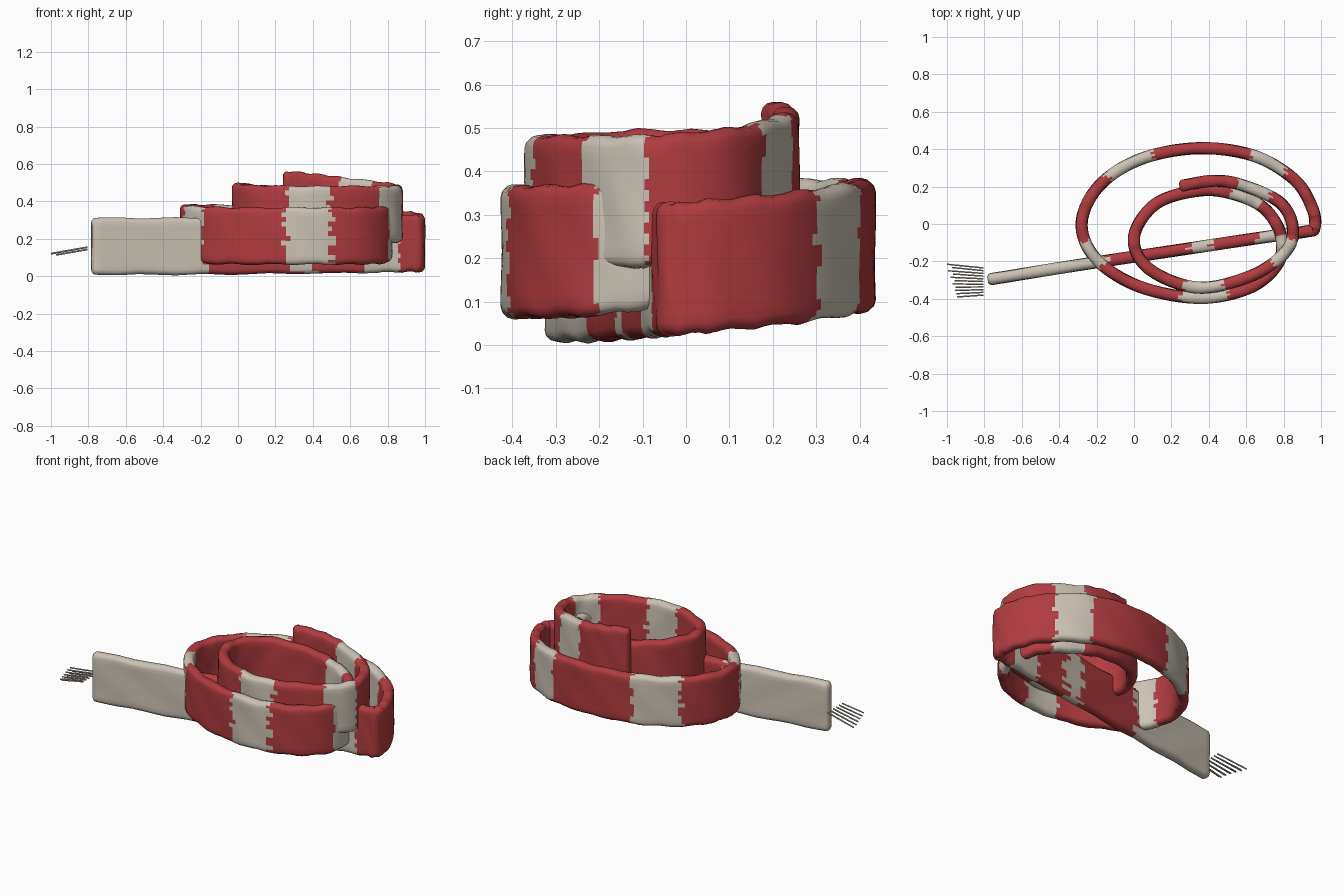
import bpy, bmesh, math, random
from mathutils import Vector

random.seed(4)
cube = bpy.data.objects.get("Cube")
if cube:
    bpy.data.objects.remove(cube)


def material(name, colour):
    mat = bpy.data.materials.new(name)
    mat.use_nodes = True
    mat.diffuse_color = (*colour, 1)
    mat.node_tree.nodes["Principled BSDF"].inputs["Base Color"].default_value = (*colour, 1)
    return mat


cream = material("cream_wool", (0.6, 0.54, 0.46))
red = material("red_wool", (0.44, 0.045, 0.05))

# Centre line of the coiled band: straight tail, wide loop, small loop, loose end
PATH = [Vector(p) for p in (
    (-.765, -.295, .16), (-.3, -.22, .16), (.2, -.145, .165), (.7, -.07, .17),
    (.92, -.04, .175), (.965, -.02, .175), (.955, .08, .185), (.86, .235, .2),
    (.64, .365, .22), (.34, .405, .23), (.03, .345, .23), (-.19, .2, .23),
    (-.28, 0, .23), (-.2, -.19, .22), (.03, -.335, .215), (.35, -.395, .215),
    (.62, -.34, .215), (.77, -.21, .22), (.785, -.06, .24), (.7, .08, .26),
    (.55, .155, .28), (.36, .18, .305), (.12, .11, .335), (0, -.07, .345),
    (.08, -.24, .335), (.34, -.34, .33), (.62, -.28, .33), (.8, -.16, .33),
    (.85, -.03, .335), (.78, .115, .35), (.57, .21, .375), (.42, .23, .395),
    (.26, .205, .41))]

# Path positions where the stripe colour flips, starting from cream
FLIPS = (1.3, 2.2, 2.42, 2.9, 3.6, 7.3, 8.05, 9.75, 10.7, 12.5, 13.15, 14.7, 15.5,
         17.1, 18, 19.2, 20.2, 24.75, 25.5, 26.6, 27.6, 29.3, 30.1)
STEPS = 14
HALF_T, HALF_H, ROUND = .031, .152, .026


def spline(u):
    """Catmull-Rom point on the centre line."""
    last = len(PATH) - 1
    i = min(int(u), last - 1)
    t = u - i
    b, c = PATH[i], PATH[i + 1]
    a = PATH[i - 1] if i else b * 2 - c
    d = PATH[i + 2] if i + 2 <= last else c * 2 - b
    return (b * 2 + (c - a) * t + (a * 2 - b * 5 + c * 4 - d) * t ** 2
            + (b * 3 - a - c * 3 + d) * t ** 3) / 2


def rounded_section():
    """Tall rounded rectangle as (across, up) pairs."""
    pts = []
    rows = 10
    side, top = HALF_T - ROUND, HALF_H - ROUND
    for sign in (1, -1):
        for k in range(1, rows):
            pts.append((sign * HALF_T, sign * top * (2 * k / rows - 1)))
        for quarter in (0, 1):
            for k in range(4):
                ang = math.pi / 2 * (quarter + k / 3)
                cx = side if quarter == 0 else -side
                pts.append((sign * (cx + ROUND * math.cos(ang)),
                            sign * (top + ROUND * math.sin(ang))))
    return pts


def build_band():
    section = rounded_section()
    n = len(section)
    total = (len(PATH) - 1) * STEPS
    bm = bmesh.new()
    rings = []
    for s in range(-2, total + 3):
        u = min(max(s, 0), total) / STEPS
        e = .01
        pos = spline(u)
        lo, hi = max(u - e, 0), min(u + e, len(PATH) - 1)
        tan = (spline(hi) - spline(lo)).normalized()
        flat = Vector((tan.x, tan.y, 0)).normalized()
        across = Vector((flat.y, -flat.x, 0))
        # Extra rings at both tips round off the ends
        over = -s if s < 0 else max(s - total, 0)
        pos = pos + tan * (.009 * over * (-1 if s < 0 else 1))
        shrink = (0, .004, .016)[over]
        wave = .003 * math.sin(u * 9) + random.uniform(-.0012, .0012)
        ring = []
        for a, h in section:
            a *= 1 - shrink / HALF_T
            h *= 1 - shrink / HALF_H
            puff = 1 + .05 * math.sin(u * 7 + h * 25)
            ring.append(bm.verts.new(pos + across * a * puff
                                     + Vector((0, 0, h + wave * h / HALF_H))))
        rings.append(ring)
    # Stripes, with slightly ragged edges from row to row
    ragged = [[f + random.uniform(-.06, .06) for f in FLIPS] for _ in range(n)]
    for s, (r0, r1) in enumerate(zip(rings, rings[1:])):
        u = (s - 1.5) / STEPS
        for k in range(n):
            m = (k + 1) % n
            face = bm.faces.new((r0[k], r0[m], r1[m], r1[k]))
            face.material_index = sum(u > f for f in ragged[k]) % 2
    bm.faces.new(rings[0]).material_index = 0
    bm.faces.new(rings[-1]).material_index = 1
    bmesh.ops.recalc_face_normals(bm, faces=bm.faces)
    mesh = bpy.data.meshes.new("scarf_band")
    bm.to_mesh(mesh)
    bm.free()
    mesh.materials.append(cream)
    mesh.materials.append(red)
    obj = bpy.data.objects.new("scarf_band", mesh)
    bpy.context.collection.objects.link(obj)
    for poly in mesh.polygons:
        poly.use_smooth = True


def build_fringe(count=11):
    """Thin loose strands that fan out from the tail."""
    for i in range(count):
        t = i / (count - 1)
        start = Vector((-.805, -.235 - .145 * t, .155 - .012 * (i % 2)))
        length = .2 - .06 * t if i % 2 == 0 else .17 - .03 * t
        end = start + Vector((-length, .02 - .03 * t, -.035 * length / .2))
        if i == 0:
            end.x = -1
        axis = end - start
        bpy.ops.mesh.primitive_cylinder_add(
            vertices=6, radius=.0045, depth=axis.length, location=(start + end) / 2)
        strand = bpy.context.object
        strand.name = f"fringe_strand_{i + 1}"
        strand.rotation_euler = axis.to_track_quat("Z", "Y").to_euler()
        strand.data.materials.append(cream)


build_band()
build_fringe()
